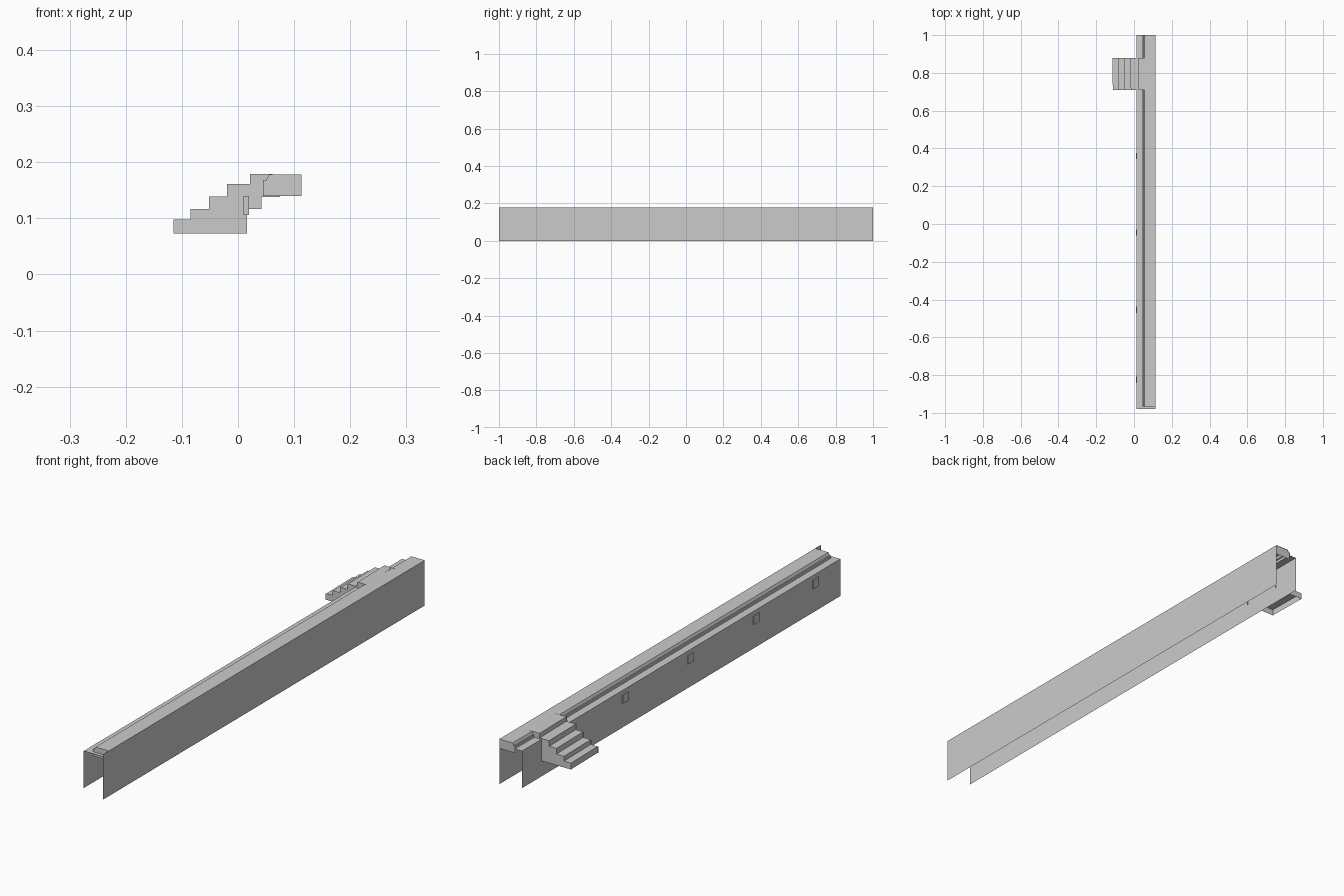
import bpy

if "Cube" in bpy.data.objects:
    bpy.data.objects.remove(bpy.data.objects["Cube"])

def make_mesh(name, verts, faces):
    mesh = bpy.data.meshes.new(name)
    mesh.from_pydata(verts, [], faces)
    mesh.update()
    obj = bpy.data.objects.new(name, mesh)
    bpy.context.collection.objects.link(obj)
    return obj

def extrude_profile(name, profile, y0, y1, skew=0.0):
    """Sweep an open x/z profile along y as a thin shell."""
    n = len(profile)
    verts = [(x + skew, y0, z) for x, z in profile] + [(x, y1, z) for x, z in profile]
    faces = [(i, i + 1, n + i + 1, n + i) for i in range(n - 1)]
    return make_mesh(name, verts, faces)

def panel(name, outline, y):
    """Flat x/z panel at a given y."""
    return make_mesh(name, [(x, y, z) for x, z in outline], [tuple(range(len(outline)))])

RIGHT, LEFT = 0.113, 0.014

# outer wall, open at the bottom and ends
extrude_profile("outer_wall", [(RIGHT, 0.0), (RIGHT, 0.178)], -1.0, 1.0)

# inner wall with its ledge
extrude_profile("inner_wall", [(LEFT, 0.011), (LEFT, 0.157), (0.045, 0.157)], -0.98, 1.0)

# raised parapet top with a chamfered step
cap = [(0.045, 0.157), (0.045, 0.168), (0.05, 0.168), (0.055, 0.178), (RIGHT, 0.178)]
extrude_profile("parapet_top", cap, -0.965, 1.0)

# low lip at the front end and the end closures
extrude_profile("front_lip", [(0.045, 0.157), (RIGHT, 0.157)], -0.98, -0.965)
end = [(0.045, 0.14)] + cap[1:] + [(RIGHT, 0.14)]
panel("front_closure", end, -0.965)
panel("back_closure", end, 0.998)

# staircase: treads and risers, hollow underneath
Y0, Y1 = 0.71, 0.88
steps = [(-0.115, 0.098), (-0.085, 0.117), (-0.052, 0.139), (-0.020, 0.161), (0.021, 0.179)]
line, z_prev = [], 0.073
for x, z in steps:
    line += [(x, z_prev), (x, z)]
    z_prev = z
line.append((0.055, 0.179))
extrude_profile("stair_treads", line, Y0, Y1, skew=0.003)

# stair side panels, stepping inward below the landing
side = line + [(0.075, 0.178), (0.075, 0.138), (0.042, 0.138), (0.042, 0.117),
               (0.016, 0.117), (0.016, 0.073)]
for name, y in (("stair_side_front", Y0), ("stair_side_back", Y1)):
    panel(name, side, y)

# small windows along the inner wall
for i, y in enumerate((0.36, -0.045, -0.455, -0.825)):
    bpy.ops.mesh.primitive_cube_add(size=1, location=(0.015, y, 0.123))
    window = bpy.context.object
    window.name = f"window_{i + 1}"
    window.scale = (0.010, 0.034, 0.034)
